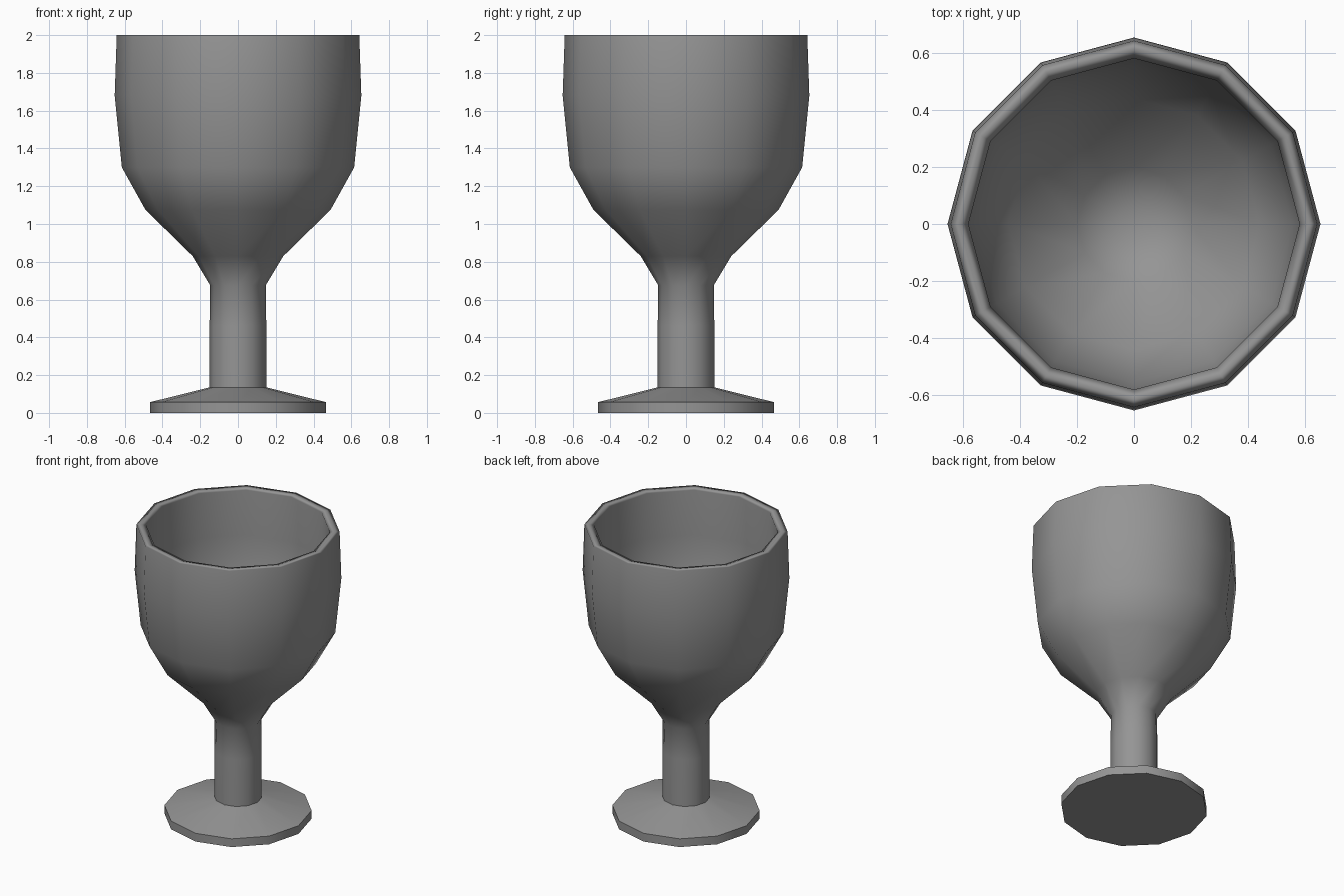
import bpy, bmesh
from math import cos, sin, tau

if "Cube" in bpy.data.objects:
    bpy.data.objects.remove(bpy.data.objects["Cube"])

SIDES = 12


def lathe(name, profile, sharp_rings):
    """Revolve (radius, height) points around z, capping both ends."""
    bm = bmesh.new()
    rings = [[bm.verts.new((r * cos(tau * i / SIDES), r * sin(tau * i / SIDES), z))
              for i in range(SIDES)] for r, z in profile]
    for a, b in zip(rings, rings[1:]):
        for i in range(SIDES):
            j = (i + 1) % SIDES
            bm.faces.new((a[i], a[j], b[j], b[i]))
    bm.faces.new(rings[0][::-1])
    bm.faces.new(rings[-1])
    for f in bm.faces:
        f.smooth = True
    # Hard creases around the chosen rings
    for k in sharp_rings:
        for i in range(SIDES):
            bm.edges.get((rings[k][i], rings[k][(i + 1) % SIDES])).smooth = False
    bmesh.ops.recalc_face_normals(bm, faces=bm.faces)
    mesh = bpy.data.meshes.new(name)
    bm.to_mesh(mesh)
    bm.free()
    obj = bpy.data.objects.new(name, mesh)
    bpy.context.collection.objects.link(obj)
    return obj


# Foot, stem, outer bowl, rim, then the hollow inside of the bowl
foot = [(0.465, 0), (0.465, 0.057), (0.15, 0.135)]
stem = [(0.15, 0.46), (0.147, 0.675)]
outer = [(0.24, 0.83), (0.49, 1.075), (0.615, 1.3), (0.653, 1.68), (0.642, 2.0)]
rim = [(0.612, 2.0), (0.58, 1.995)]
inner = [(0.59, 1.68), (0.555, 1.33), (0.44, 1.12), (0.2, 0.9), (0.06, 0.86)]

goblet = lathe("goblet", foot + stem + outer + rim + inner, sharp_rings=(0, 1, 2))

# Large walls dominate the shading, so the narrow rim reads as rounded
weighted = goblet.modifiers.new("weighted_normals", 'WEIGHTED_NORMAL')
weighted.mode = 'FACE_AREA'
weighted.keep_sharp = True

# Dark grey surface
grey = bpy.data.materials.new("dark_grey")
grey.diffuse_color = (0.3, 0.3, 0.3, 1)
grey.use_nodes = True
grey.node_tree.nodes["Principled BSDF"].inputs["Base Color"].default_value = grey.diffuse_color
goblet.data.materials.append(grey)
